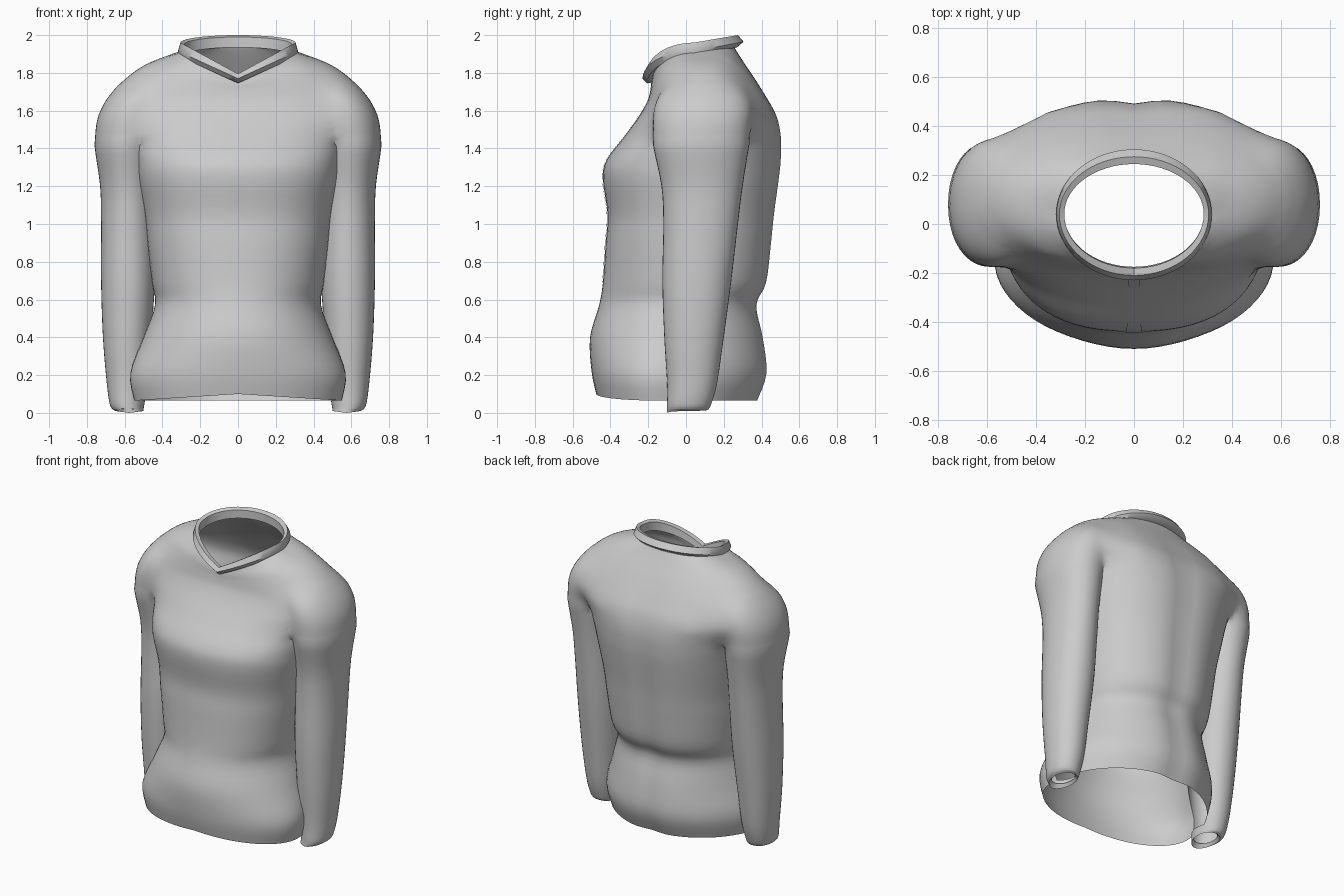
import bpy, bmesh
from math import sin, cos, pi, exp
from mathutils import Vector
from mathutils.bvhtree import BVHTree

if "Cube" in bpy.data.objects:
    bpy.data.objects.remove(bpy.data.objects["Cube"])

cloth = bpy.data.materials.new("light grey cloth")
cloth.use_nodes = True
GREY = (0.6, 0.6, 0.6, 1)
cloth.diffuse_color = GREY
cloth.node_tree.nodes["Principled BSDF"].inputs["Base Color"].default_value = GREY


def spline(rows, steps):
    """Smoothly interpolate rows of ring parameters."""
    out = []
    for i in range(len(rows) - 1):
        a, b = rows[max(i - 1, 0)], rows[i]
        c, d = rows[i + 1], rows[min(i + 2, len(rows) - 1)]
        for s in range(steps):
            t = s / steps
            out.append([q + t / 2 * (r - p + t * (2 * p - 5 * q + 4 * r - e + t * (3 * (q - r) + e - p)))
                        for p, q, r, e in zip(a, b, c, d)])
    return out + [rows[-1]]


def ring(cx, w, front, mid, back, z_front, z_side, z_back, power=1.0, groove=0.0, n=64):
    """Egg-shaped ring: V-shaped dip at the front, rounded rise at the back."""
    pts = []
    for i in range(n):
        a = 2 * pi * i / n
        c, s = cos(a), sin(a)
        x = w * abs(c) ** power * (1 if c > 0 else -1)
        depth = abs(s) ** power
        if s > 0:
            y = mid + (back - mid) * depth - groove * exp(-(x / 0.08) ** 2)
            z = z_side + (z_back - z_side) * s
        else:
            y = mid - (mid - front) * depth
            z = z_side + (z_front - z_side) * (1 - abs(c))
        pts.append(Vector((cx + x, y, z)))
    return pts


def loft(name, rings, caps=False, closed=False):
    bm = bmesh.new()
    loops = [[bm.verts.new(p) for p in r] for r in rings]
    n = len(loops[0])
    pairs = list(zip(loops, loops[1:]))
    if closed:
        pairs.append((loops[-1], loops[0]))
    for lo, hi in pairs:
        for i in range(n):
            j = (i + 1) % n
            bm.faces.new((lo[i], lo[j], hi[j], hi[i]))
    if caps:  # temporary lids, marked with the second slot
        for loop in (loops[0], loops[-1]):
            mid = bm.verts.new(sum((v.co for v in loop), Vector()) / n)
            for i in range(n):
                bm.faces.new((loop[i], loop[(i + 1) % n], mid)).material_index = 1
    bmesh.ops.recalc_face_normals(bm, faces=bm.faces)
    me = bpy.data.meshes.new(name)
    bm.to_mesh(me)
    bm.free()
    ob = bpy.data.objects.new(name, me)
    bpy.context.collection.objects.link(ob)
    me.materials.append(cloth)
    if caps:
        me.materials.append(cloth)
    return ob


def smooth(ob, angle=0.9):
    bpy.ops.object.select_all(action='DESELECT')
    ob.select_set(True)
    bpy.context.view_layer.objects.active = ob
    bpy.ops.object.shade_smooth_by_angle(angle=angle)


# Torso: half width, front, widest y, back, front, side and back heights, squareness
torso_rows = [
    (.55, -.475, -.14, .39, .10, .065, .065, 1.0),
    (.57, -.50, -.14, .44, .22, .21, .21, 1.0),
    (.50, -.508, -.08, .42, .40, .40, .40, 1.0),
    (.44, -.46, -.02, .385, .57, .57, .57, .95),
    (.455, -.44, 0, .435, .69, .69, .69, .9),
    (.48, -.425, 0, .46, .90, .90, .90, .87),
    (.495, -.415, 0, .475, 1.05, 1.05, 1.05, .85),
    (.53, -.44, 0, .50, 1.24, 1.24, 1.24, .83),
    (.545, -.42, .02, .51, 1.34, 1.34, 1.34, .82),
    (.58, -.33, .06, .51, 1.46, 1.46, 1.46, .82),
    (.68, -.25, .09, .485, 1.57, 1.57, 1.57, .82),
    (.68, -.205, .09, .43, 1.65, 1.66, 1.67, .82),
    (.60, -.19, .09, .36, 1.70, 1.775, 1.78, .85),
    (.49, -.185, .08, .30, 1.735, 1.85, 1.865, .9),
    (.38, -.18, .06, .265, 1.755, 1.885, 1.92, .95),
    (.30, -.18, .04, .25, 1.77, 1.91, 1.95, 1.0),
]
rings = []
for w, f, m, b, zf, zs, zb, power in spline(torso_rows, 4):
    groove = .02 * max(0, min(1, (1.85 - zs) / .3))
    rings.append(ring(0, w, f, m, b, zf, zs, zb, power, groove))
jacket = loft("jacket_body", rings, caps=True)

# Sleeves: height, inner x, outer x, front, back
sleeve_rows = [
    (.02, .50, .665, -.10, .12),
    (.05, .495, .68, -.10, .135),
    (.16, .48, .695, -.10, .165),
    (.40, .46, .715, -.115, .20),
    (.70, .44, .725, -.125, .24),
    (1.0, .44, .725, -.12, .275),
    (1.2, .44, .73, -.13, .30),
    (1.42, .42, .76, -.175, .335),
    (1.55, .40, .757, -.185, .355),
    (1.66, .38, .705, -.165, .345),
    (1.74, .36, .63, -.09, .28),
    (1.78, .36, .55, .0, .20),
]
for side in (1, -1):
    rings = []
    for z, xi, xo, f, b in spline(sleeve_rows, 4):
        rings.append(ring(side * (xi + xo) / 2, (xo - xi) / 2, f, (f + b) / 2, b, z, z, z, .95, n=40))
    sleeve = loft("sleeve_cutter", rings, caps=True)
    mod = jacket.modifiers.new("join", 'BOOLEAN')
    mod.operation = 'UNION'
    mod.solver = 'EXACT'
    mod.object = sleeve
    bpy.context.view_layer.objects.active = jacket
    bpy.ops.object.modifier_apply(modifier="join")
    bpy.data.objects.remove(sleeve)

# Open the neck, hem and cuffs, then soften the shoulder seams
bm = bmesh.new()
bm.from_mesh(jacket.data)
lids = [f for f in bm.faces if f.material_index == 1]
bmesh.ops.delete(bm, geom=lids, context='FACES')
bmesh.ops.remove_doubles(bm, verts=bm.verts, dist=.004)
shoulder = [v for v in bm.verts if abs(v.co.x) > .36 and v.co.z > 1.42 and not v.is_boundary]
for _ in range(12):
    bmesh.ops.smooth_vert(bm, verts=shoulder, factor=.5, use_axis_x=True, use_axis_y=True, use_axis_z=True)
bm.normal_update()
surface = BVHTree.FromBMesh(bm)
bm.to_mesh(jacket.data)
bm.free()
jacket.data.materials.pop()
smooth(jacket)

# Collar: folded band around the neck with a dip at the front
collar = loft("collar", [
    ring(0, .305, -.205, .04, .270, 1.745, 1.885, 1.935),
    ring(0, .318, -.230, .04, .305, 1.770, 1.915, 1.965),
    ring(0, .305, -.210, .04, .275, 1.795, 1.960, 2.000),
    ring(0, .285, -.180, .04, .245, 1.790, 1.950, 1.990),
    ring(0, .285, -.175, .04, .245, 1.750, 1.890, 1.935),
], closed=True)
smooth(collar)

# Cuff edges: small turned-in rims
for side, label in ((1, "left"), (-1, "right")):
    cuff = loft(label + "_cuff", [
        ring(side * .5825, .0825, -.10, .01, .12, .02, .02, .02, .95, n=40),
        ring(side * .575, .075, -.10, .01, .105, .0, .01, .012, .95, n=40),
        ring(side * .575, .06, -.08, .01, .085, .03, .03, .03, .95, n=40)])
    smooth(cuff)

# Front placket: thin strip laid on the chest, pointed at the bottom
bm = bmesh.new()
rows = 48
prev = None
for i in range(rows + 1):
    t = i / rows
    z = 1.64 - .95 * t
    half = .027 - .012 * min(t / .15, 1) + .028 * max(0, min((t - .15) / .3, 1))
    half *= min(1, .3 + (1 - t) / .06)
    row = []
    for k in (-1, 0, 1):
        hit = surface.ray_cast(Vector((k * half, -2, z)), Vector((0, 1, 0)))[0]
        row.append(bm.verts.new(hit + Vector((0, -.004, 0))))
    if prev:
        for k in (0, 1):
            bm.faces.new((prev[k], row[k], row[k + 1], prev[k + 1]))
    prev = row
me = bpy.data.meshes.new("front_placket")
bm.to_mesh(me)
bm.free()
me.materials.append(cloth)
placket = bpy.data.objects.new("front_placket", me)
bpy.context.collection.objects.link(placket)
smooth(placket)
